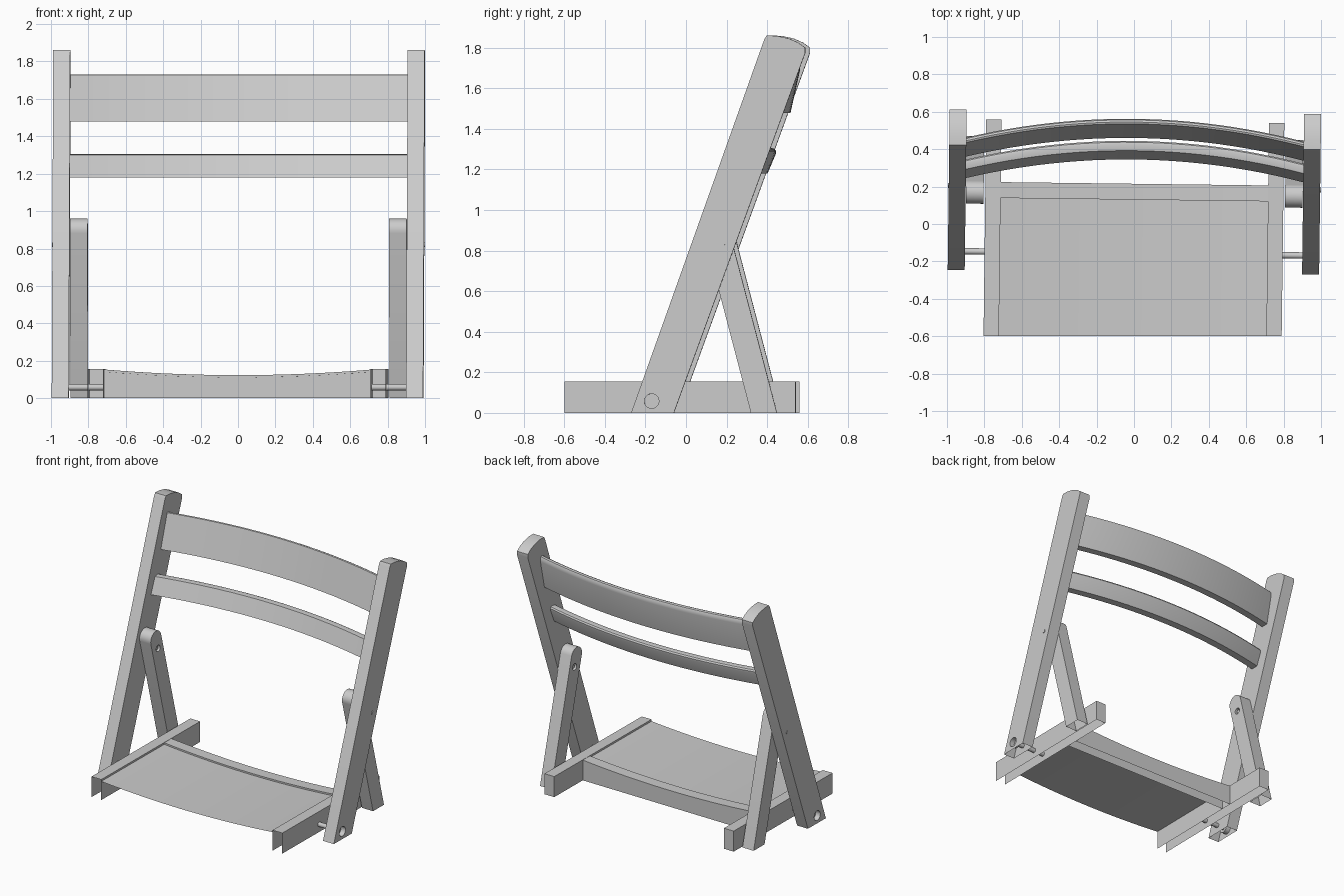
import bpy, bmesh, math
from mathutils import Matrix, Vector

old = bpy.data.objects.get("Cube")
if old:
    bpy.data.objects.remove(old, do_unlink=True)

grey = bpy.data.materials.new("plain_grey")
grey.use_nodes = True
COLOUR = (0.6, 0.6, 0.6, 1)
grey.diffuse_color = COLOUR
grey.node_tree.nodes["Principled BSDF"].inputs["Base Color"].default_value = COLOUR

TWIST = Matrix.Rotation(-0.0125, 4, "Z")   # the whole chair stands slightly turned
SIDES = ((1, "left"), (-1, "right"))


def add_object(name, bm):
    bmesh.ops.recalc_face_normals(bm, faces=bm.faces)
    mesh = bpy.data.meshes.new(name)
    bm.to_mesh(mesh)
    bm.free()
    mesh.materials.append(grey)
    obj = bpy.data.objects.new(name, mesh)
    bpy.context.collection.objects.link(obj)
    return obj


def loft(name, profile, xs, shift=lambda x: (0, 0), closed=True):
    """Sweep a (y, z) profile along x, shifting each section."""
    bm = bmesh.new()
    rings = []
    for x in xs:
        dy, dz = shift(x)
        rings.append([bm.verts.new((x, y + dy, z + dz)) for y, z in profile])
    n = len(profile)
    for a, b in zip(rings, rings[1:]):
        for i in range(n if closed else n - 1):
            j = (i + 1) % n
            bm.faces.new((a[i], a[j], b[j], b[i]))
    if closed:
        bm.faces.new(rings[0])
        bm.faces.new(rings[-1])
    return add_object(name, bm)


def rod(name, x0, x1, y, z, radius, sides=20):
    ring = [(y + radius * math.cos(t), z + radius * math.sin(t))
            for t in (2 * math.pi * i / sides for i in range(sides))]
    return loft(name, ring, (x0, x1))


def recess(obj, cutter):
    """Cut a round recess and drop the cutter."""
    mod = obj.modifiers.new("recess", "BOOLEAN")
    mod.operation, mod.object, mod.solver = "DIFFERENCE", cutter, "EXACT"
    bpy.context.view_layer.objects.active = obj
    bpy.ops.object.modifier_apply(modifier=mod.name)
    bpy.data.objects.remove(cutter, do_unlink=True)


def finish(obj):
    """Turn the part, then trim it open at the floor and the seat front."""
    bm = bmesh.new()
    bm.from_mesh(obj.data)
    bm.transform(TWIST)
    for point, normal in (((0, 0, 0), (0, 0, -1)), ((0, -0.6, 0), (0, -1, 0))):
        bmesh.ops.bisect_plane(bm, geom=bm.verts[:] + bm.edges[:] + bm.faces[:],
                               plane_co=Vector(point), plane_no=Vector(normal),
                               clear_outer=True)
    bm.to_mesh(obj.data)
    bm.free()
    bpy.ops.object.select_all(action="DESELECT")
    obj.select_set(True)
    bpy.context.view_layer.objects.active = obj
    bpy.ops.object.shade_smooth_by_angle(angle=math.radians(35))


def spread(half, steps=24):
    return [half * (2 * i / steps - 1) for i in range(steps + 1)]


parts = []
post = [(-0.294, -0.1), (-0.084, -0.1), (0.6, 1.775), (0.6, 1.8), (0.565, 1.825),
        (0.52, 1.845), (0.46, 1.858), (0.41, 1.86), (0.398, 1.84)]

# rear leg with a rounded top, built upright then leaned
radius, lean = 0.062, math.atan(0.262)
leg = [(-radius, -1.1), (radius, -1.1)]
leg += [(radius * math.cos(t), radius * math.sin(t))
        for t in (math.pi * i / 12 for i in range(13))]
leg = [(0.16 + y * math.cos(lean) - z * math.sin(lean),
        0.898 + y * math.sin(lean) + z * math.cos(lean)) for y, z in leg]

for s, side in SIDES:
    # leaning post with a recess around its lower pivot
    p = loft(side + "_post", post, (s * 0.902, s * 0.993))
    recess(p, rod("cutter", s * 0.955, s * 1.05, -0.157, 0.058, 0.036))
    parts.append(p)
    parts.append(rod(side + "_pivot_rod", s * 0.715, s * 0.958, -0.157, 0.058, 0.017))
    parts.append(rod(side + "_post_peg", s * 0.98, s * 0.997, 0.194, 0.82, 0.013))

    # rear leg with a recessed screw on the inner face
    p = loft(side + "_rear_leg", leg, (s * 0.806, s * 0.9))
    recess(p, rod("cutter", s * 0.75, s * 0.83, 0.185, 0.82, 0.024))
    parts.append(p)
    parts.append(rod(side + "_leg_screw", s * 0.815, s * 0.9, 0.185, 0.82, 0.013))

    # seat side rail
    rail = [(-0.7, -0.05), (0.55, -0.05), (0.55, 0.155), (-0.7, 0.155)]
    parts.append(loft(side + "_seat_rail", rail, (s * 0.715, s * 0.797)))


# dished seat sheet and its back bar
def dish(x):
    return 0, 0.03 * (x / 0.715) ** 2


bar = [(0.13, -0.1), (0.215, -0.1), (0.215, 0.123), (0.13, 0.123)]
parts.append(loft("seat_back_bar", bar, spread(0.715), dish))
parts.append(loft("seat_panel", [(-0.7, 0.111), (0.13, 0.111)], spread(0.715),
                  dish, closed=False))


# curved back slats
def bow(x):
    return -0.11 * (x / 0.9) ** 2, 0


upper = [(0.46, 1.478), (0.515, 1.478), (0.562, 1.69), (0.562, 1.71),
         (0.556, 1.724), (0.545, 1.73), (0.535, 1.727)]
lower = [(0.345, 1.18), (0.402, 1.18), (0.442, 1.275), (0.444, 1.29),
         (0.437, 1.301), (0.425, 1.305), (0.392, 1.3)]
parts.append(loft("upper_back_slat", upper, spread(0.902), bow))
parts.append(loft("lower_back_slat", lower, spread(0.902), bow))

for part in parts:
    finish(part)
